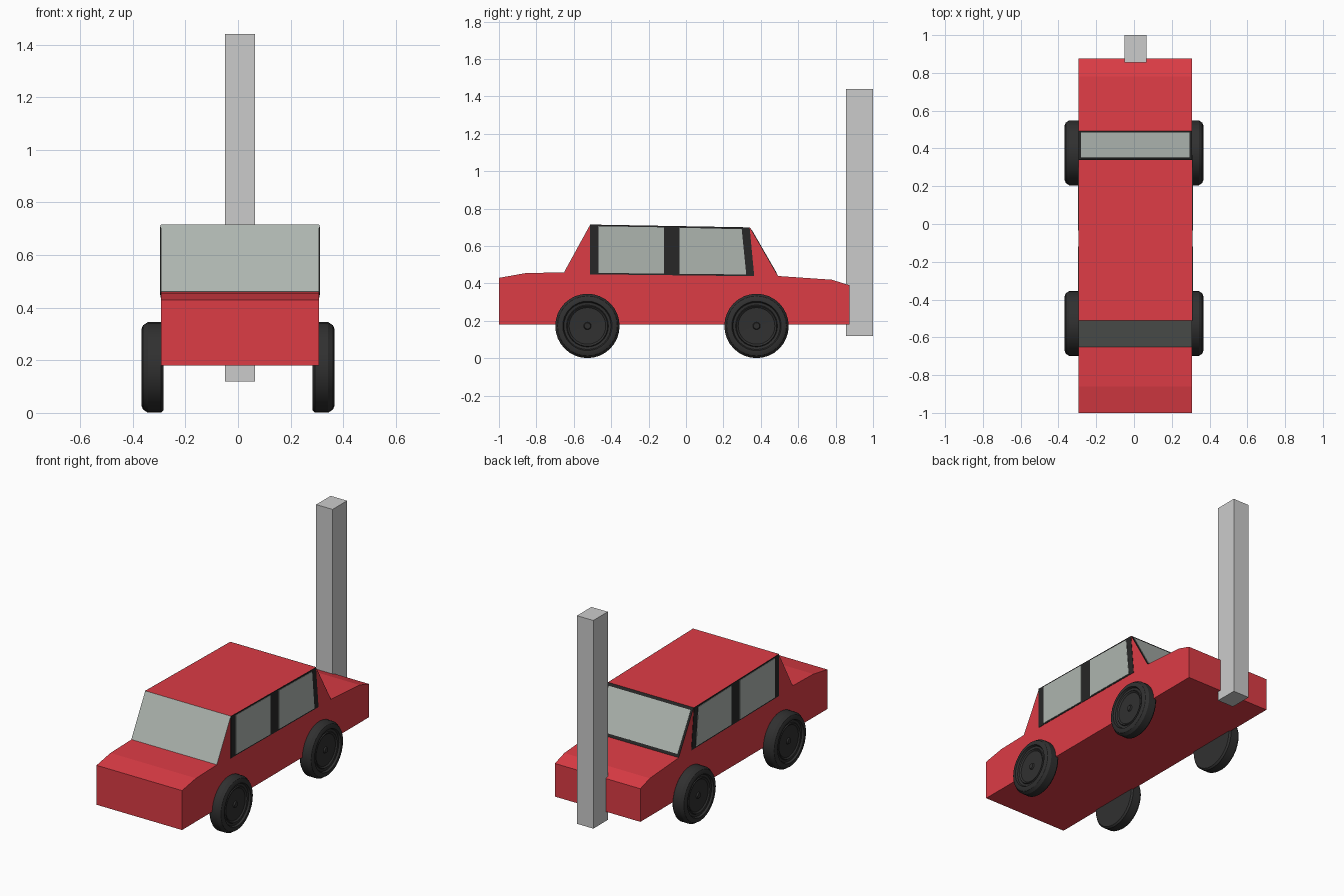
import bpy, bmesh, math

if "Cube" in bpy.data.objects:
    bpy.data.objects.remove(bpy.data.objects["Cube"])

CX = 0.0075          # body centre line
HW = 0.30            # body half width


def material(name, rgb):
    m = bpy.data.materials.new(name)
    m.diffuse_color = (*rgb, 1)
    m.use_nodes = True
    m.node_tree.nodes["Principled BSDF"].inputs["Base Color"].default_value = m.diffuse_color
    return m


RED = material("red_paint", (0.72, 0.045, 0.06))
DARK = material("dark_trim", (0.02, 0.02, 0.02))
RUBBER = material("rubber", (0.03, 0.03, 0.03))
GLASS = material("window_glass", (0.42, 0.46, 0.43))


def finish(name, bm, mats):
    bmesh.ops.recalc_face_normals(bm, faces=bm.faces)
    me = bpy.data.meshes.new(name)
    bm.to_mesh(me)
    bm.free()
    ob = bpy.data.objects.new(name, me)
    bpy.context.collection.objects.link(ob)
    for m in mats:
        me.materials.append(m)
    return ob


def prism(name, profile, x0, x1, mat=None):
    """Extrude a (y, z) side profile along x."""
    bm = bmesh.new()
    f = bm.faces.new([bm.verts.new((x0, y, z)) for y, z in profile])
    ext = bmesh.ops.extrude_face_region(bm, geom=[f])["geom"]
    for v in ext:
        if isinstance(v, bmesh.types.BMVert):
            v.co.x = x1
    return finish(name, bm, [mat] if mat else [])


# Body shell with cabin
profile = [(-1, .18), (-1, .43), (-.86, .455), (-.65, .46), (-.51, .715),
           (.34, .70), (.49, .44), (.78, .42), (.875, .39), (.875, .18)]
prism("car_body", profile, CX - HW, CX + HW, RED)


# Sloped glass panels lying on the cabin ends
def sloped_panel(name, a, b, inset, lift, mat):
    dy, dz = b[0] - a[0], b[1] - a[1]
    n = math.hypot(dy, dz)
    s = -1 if a[0] < 0 else 1
    ny, nz = s * abs(dz) / n * lift, abs(dy) / n * lift
    ty, tz = dy / n * inset, dz / n * inset
    a2, b2 = (a[0] + ty, a[1] + tz), (b[0] - ty, b[1] - tz)
    pts = [a2, b2, (b2[0] + ny, b2[1] + nz), (a2[0] + ny, a2[1] + nz)]
    prism(name, pts, CX - HW + inset * .7, CX + HW - inset * .7, mat)


sloped_panel("windscreen", (-.65, .46), (-.51, .715), 0, .002, GLASS)
sloped_panel("rear_window_frame", (.49, .44), (.34, .70), 0, .002, DARK)
sloped_panel("rear_window", (.49, .44), (.34, .70), .018, .004, GLASS)

# Side window frames and panes
frame = [(-.513, .449), (.365, .439), (.34, .70), (-.513, .715)]
front_pane = [(-.467, .457), (-.118, .452), (-.118, .70), (-.467, .706)]
rear_pane = [(-.035, .452), (.322, .448), (.298, .69), (-.035, .698)]
for side, label in ((-1, "left"), (1, "right")):
    x = CX + side * HW
    prism(label + "_window_frame", frame, x - side * .002, x + side * .002, DARK)
    prism(label + "_front_window", front_pane, x, x + side * .004, GLASS)
    prism(label + "_rear_window", rear_pane, x, x + side * .004, GLASS)

# Wheels: lathed section of (distance from inner face, radius)
section = [(0, 0), (0, .163), (.01, .172), (.06, .172), (.078, .16), (.084, .145),
           (.084, .132), (.072, .126), (.070, .112), (.076, .108), (.068, .098),
           (.066, .02), (.074, .016), (.074, 0)]


def wheel(name, side, y):
    bm = bmesh.new()
    vs = [bm.verts.new((side * (.283 + d), y, .173 + r)) for d, r in section]
    es = [bm.edges.new(p) for p in zip(vs, vs[1:])]
    bmesh.ops.spin(bm, geom=vs + es, cent=(0, y, .173), axis=(1, 0, 0),
                   angle=math.tau, steps=32, use_merge=True)
    bmesh.ops.remove_doubles(bm, verts=bm.verts, dist=1e-5)
    ob = finish(name, bm, [RUBBER])
    bpy.ops.object.select_all(action='DESELECT')
    ob.select_set(True)
    bpy.context.view_layer.objects.active = ob
    bpy.ops.object.shade_smooth_by_angle(angle=math.radians(25))


for side, label in ((-1, "left"), (1, "right")):
    wheel("front_" + label + "_wheel", side, -.527)
    wheel("rear_" + label + "_wheel", side, .377)

# Upright post at the rear
prism("rear_post", [(.855, .12), (1, .12), (1, 1.44), (.855, 1.44)], -.05, .065)
